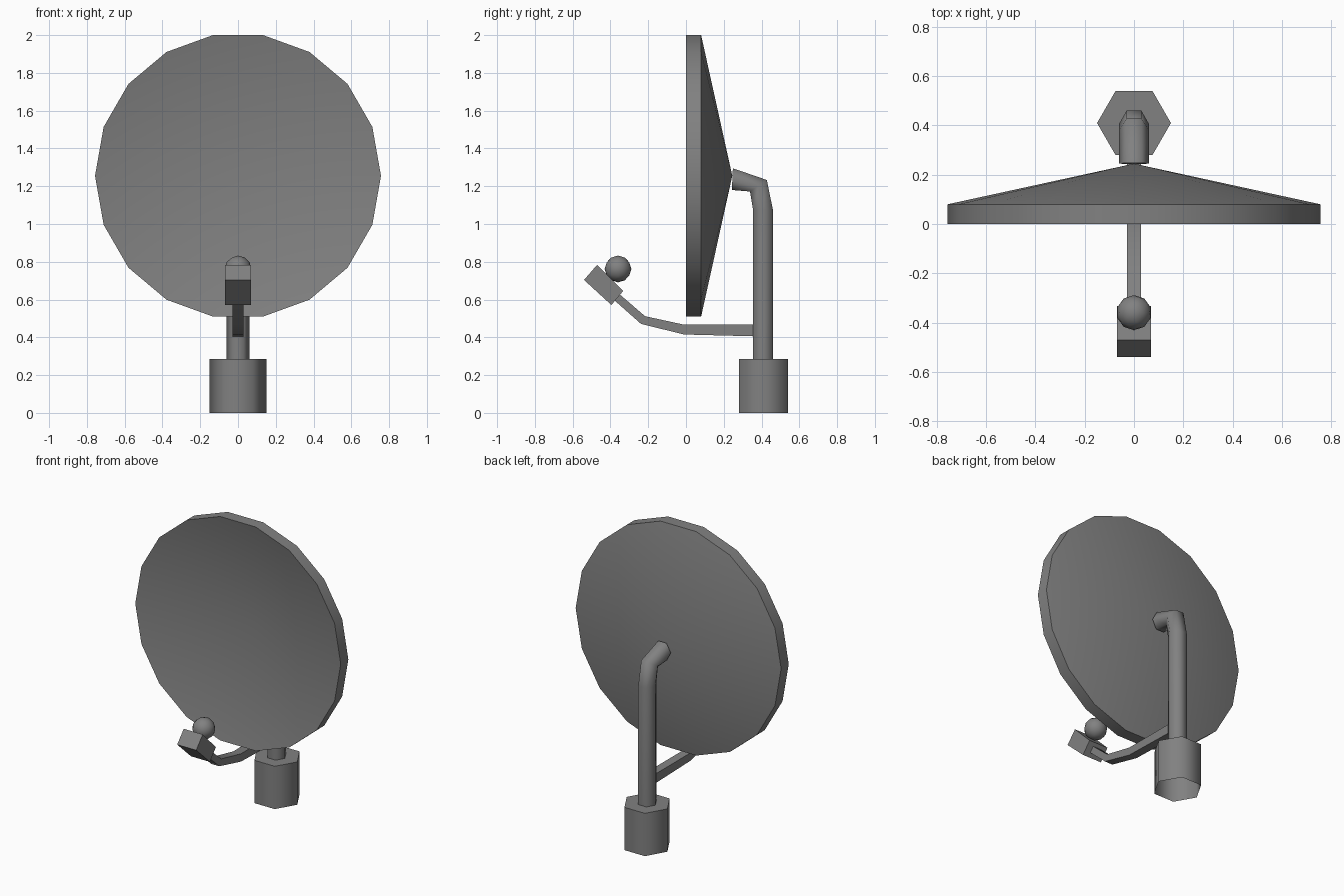
import bpy, bmesh, math
from mathutils import Vector

cube = bpy.data.objects.get("Cube")
if cube:
    bpy.data.objects.remove(cube, do_unlink=True)

grey = bpy.data.materials.new("grey metal")
grey.use_nodes = True
grey.diffuse_color = (0.22, 0.22, 0.22, 1)
grey.node_tree.nodes["Principled BSDF"].inputs["Base Color"].default_value = (0.22, 0.22, 0.22, 1)


def finish(name, bm, angle=65):
    """Turn a bmesh into a shaded object."""
    bmesh.ops.recalc_face_normals(bm, faces=bm.faces)
    mesh = bpy.data.meshes.new(name)
    bm.to_mesh(mesh)
    bm.free()
    mesh.materials.append(grey)
    obj = bpy.data.objects.new(name, mesh)
    bpy.context.collection.objects.link(obj)
    bpy.ops.object.select_all(action='DESELECT')
    obj.select_set(True)
    bpy.context.view_layer.objects.active = obj
    bpy.ops.object.shade_smooth_by_angle(angle=math.radians(angle))
    return obj


def loft(name, sections, half_width, sides, cap_start=True):
    """Join rings, each given by its two opposite edges (y, z) in side view."""
    bm = bmesh.new()
    turn = math.pi / 4 if sides == 4 else 0
    angles = [turn + math.tau * k / sides for k in range(sides)]
    wide = max(math.cos(a) for a in angles)
    tall = max(math.sin(a) for a in angles)
    rings = []
    for inner, outer in sections:
        a, b = Vector((0, *inner)), Vector((0, *outer))
        mid, half = (a + b) / 2, (b - a) / 2
        rings.append([bm.verts.new(mid + half * math.sin(t) / tall
                                   + Vector((half_width * math.cos(t) / wide, 0, 0)))
                      for t in angles])
    for r, s in zip(rings, rings[1:]):
        for k in range(sides):
            n = (k + 1) % sides
            bm.faces.new((r[k], r[n], s[n], s[k]))
    if cap_start:
        bm.faces.new(rings[0])
    bm.faces.new(rings[-1])
    return finish(name, bm)


# Dish: shallow hollow cone with a straight rim band
SIDES, RADIUS, CENTRE = 18, 0.757, 1.255
bm = bmesh.new()
front, back = [[bm.verts.new((RADIUS * math.cos(math.tau * k / SIDES), y,
                              CENTRE + RADIUS * math.sin(math.tau * k / SIDES)))
                for k in range(SIDES)] for y in (0, 0.08)]
front_tip = bm.verts.new((0, 0.165, CENTRE))
back_tip = bm.verts.new((0, 0.245, CENTRE))
for k in range(SIDES):
    n = (k + 1) % SIDES
    bm.faces.new((front[k], front[n], back[n], back[k]))
    bm.faces.new((front[n], front[k], front_tip))
    bm.faces.new((back[k], back[n], back_tip))
finish("dish", bm)

# Hexagonal foot, open underneath
loft("base", [((0.28, 0), (0.54, 0)), ((0.28, 0.285), (0.54, 0.285))], 0.15, 6, cap_start=False)

# Post bending forward to the back of the dish
loft("post", [((0.355, 0.28), (0.46, 0.28)), ((0.355, 1.075), (0.46, 1.075)),
              ((0.339, 1.172), (0.428, 1.233)), ((0.243, 1.18), (0.248, 1.295))], 0.06, 6)

# Feed arm
loft("feed_arm", [((0.38, 0.405), (0.38, 0.467)), ((-0.01, 0.415), (-0.01, 0.467)),
                  ((-0.238, 0.471), (-0.217, 0.512)), ((-0.395, 0.61), (-0.362, 0.637))],
     0.029, 4)

# Receiver box and its round feed
loft("receiver_box", [((-0.54, 0.704), (-0.471, 0.783)), ((-0.395, 0.571), (-0.333, 0.645))],
     0.07, 4)
bm = bmesh.new()
bmesh.ops.create_icosphere(bm, subdivisions=2, radius=0.071)
bmesh.ops.translate(bm, verts=bm.verts, vec=(0, -0.36, 0.762))
finish("feed_ball", bm)
